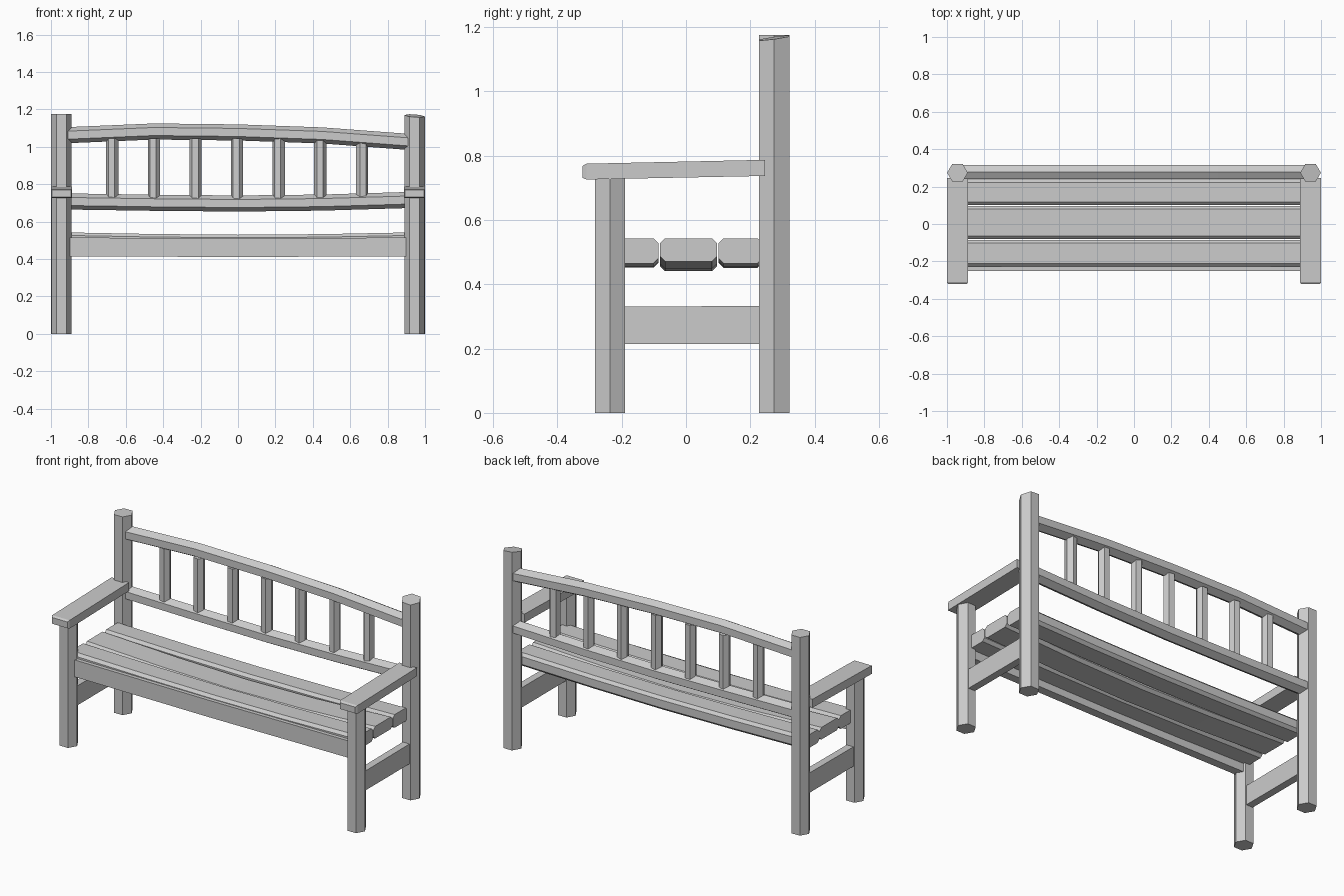
import bpy, random
from math import sin, cos, pi, radians

if "Cube" in bpy.data.objects:
    bpy.data.objects.remove(bpy.data.objects["Cube"])

random.seed(4)


def loft(name, rings):
    """Skin a list of equal-sized point rings and cap both ends."""
    n = len(rings[0])
    verts = [p for r in rings for p in r]
    faces = [(i * n + j, i * n + (j + 1) % n, (i + 1) * n + (j + 1) % n, (i + 1) * n + j)
             for i in range(len(rings) - 1) for j in range(n)]
    faces += [tuple(reversed(range(n))), tuple(range(len(verts) - n, len(verts)))]
    me = bpy.data.meshes.new(name)
    me.from_pydata(verts, [], faces)
    ob = bpy.data.objects.new(name, me)
    bpy.context.collection.objects.link(ob)
    bpy.ops.object.select_all(action='DESELECT')
    ob.select_set(True)
    bpy.context.view_layer.objects.active = ob
    bpy.ops.object.mode_set(mode='EDIT')
    bpy.ops.mesh.select_all(action='SELECT')
    bpy.ops.mesh.normals_make_consistent(inside=False)
    bpy.ops.object.mode_set(mode='OBJECT')
    return ob


def hexagon(r, turn=0.0):
    return [(r * cos(turn + k * pi / 3), r * sin(turn + k * pi / 3)) for k in range(6)]


def chamfered(w, h, c):
    """Rectangle outline with cut corners, centred on the origin."""
    a, b = w / 2, h / 2
    return [(-a, -b + c), (-a + c, -b), (a - c, -b), (a, -b + c),
            (a, b - c), (a - c, b), (-a + c, b), (-a, b - c)]


def along_x(name, profile, y, path):
    return loft(name, [[(x, y + py, z + pz) for py, pz in profile] for x, z in path])


def upright(name, x, y, z0, z1, r, turn=0.0, tilt=(0, 0)):
    h = hexagon(r, turn)
    return loft(name, [[(x + a, y + b, z0) for a, b in h],
                       [(x + a, y + b, z1 + a * tilt[0] + b * tilt[1]) for a, b in h]])


# Legs, armrests and side stretchers
for side, s in (("left", -1), ("right", 1)):
    cx = s * 0.944
    upright(side + "_front_leg", cx, -0.236, 0, 0.74, 0.054)
    tilt = (0, 0) if s < 0 else (-0.07, 0.14)
    upright(side + "_back_post", cx, 0.274, 0, 1.175 if s < 0 else 1.166, 0.055, 0, tilt)
    arm = [(-0.322, 0.731, 0.768, 0.050), (-0.31, 0.726, 0.775, 0.057),
           (0.245, 0.737, 0.787, 0.057)]
    loft(side + "_armrest", [[(cx - w, y, a), (cx + w, y, a), (cx + w, y, b), (cx - w, y, b)]
                             for y, a, b, w in arm])
    w = 0.022
    loft(side + "_stretcher", [[(cx - w, y, a), (cx + w, y, a), (cx + w, y, b), (cx - w, y, b)]
                               for y, a, b in ((-0.22, 0.215, 0.33), (0.26, 0.215, 0.333))])

# Curved back rails
rail = hexagon(0.043, pi / 2)
along_x("top_rail", rail, 0.279, [(-0.92, 1.062), (-0.45, 1.082), (0, 1.077),
                                  (0.45, 1.061), (0.92, 1.026)])
along_x("lower_rail", rail, 0.279, [(-0.92, 0.708), (-0.45, 0.701), (0, 0.697),
                                    (0.45, 0.702), (0.92, 0.716)])

# Back spindles
for i in range(7):
    upright("spindle_%d" % (i + 1), -0.672 + i * 0.2225, 0.279, 0.72, 1.045, 0.033,
            radians(random.uniform(-14, 14)))

# Sagging seat planks
for name, y0, y1, sag, h in (("front", -0.228, -0.085, 0.013, 0.078),
                             ("middle", -0.081, 0.097, 0.03, 0.072),
                             ("back", 0.101, 0.238, 0.014, 0.078)):
    zc = 0.543 - h / 2
    along_x(name + "_seat_plank", chamfered(y1 - y0, h, 0.016), (y0 + y1) / 2,
            [(-0.945, zc), (-0.45, zc - sag * 0.7), (0, zc - sag),
             (0.45, zc - sag * 0.75), (0.945, zc)])

# Front apron
along_x("front_apron", [(-0.025, -0.05), (0.025, -0.05), (0.025, 0.05), (-0.025, 0.05)],
        -0.225, [(-0.92, 0.465), (0, 0.461), (0.92, 0.465)])
